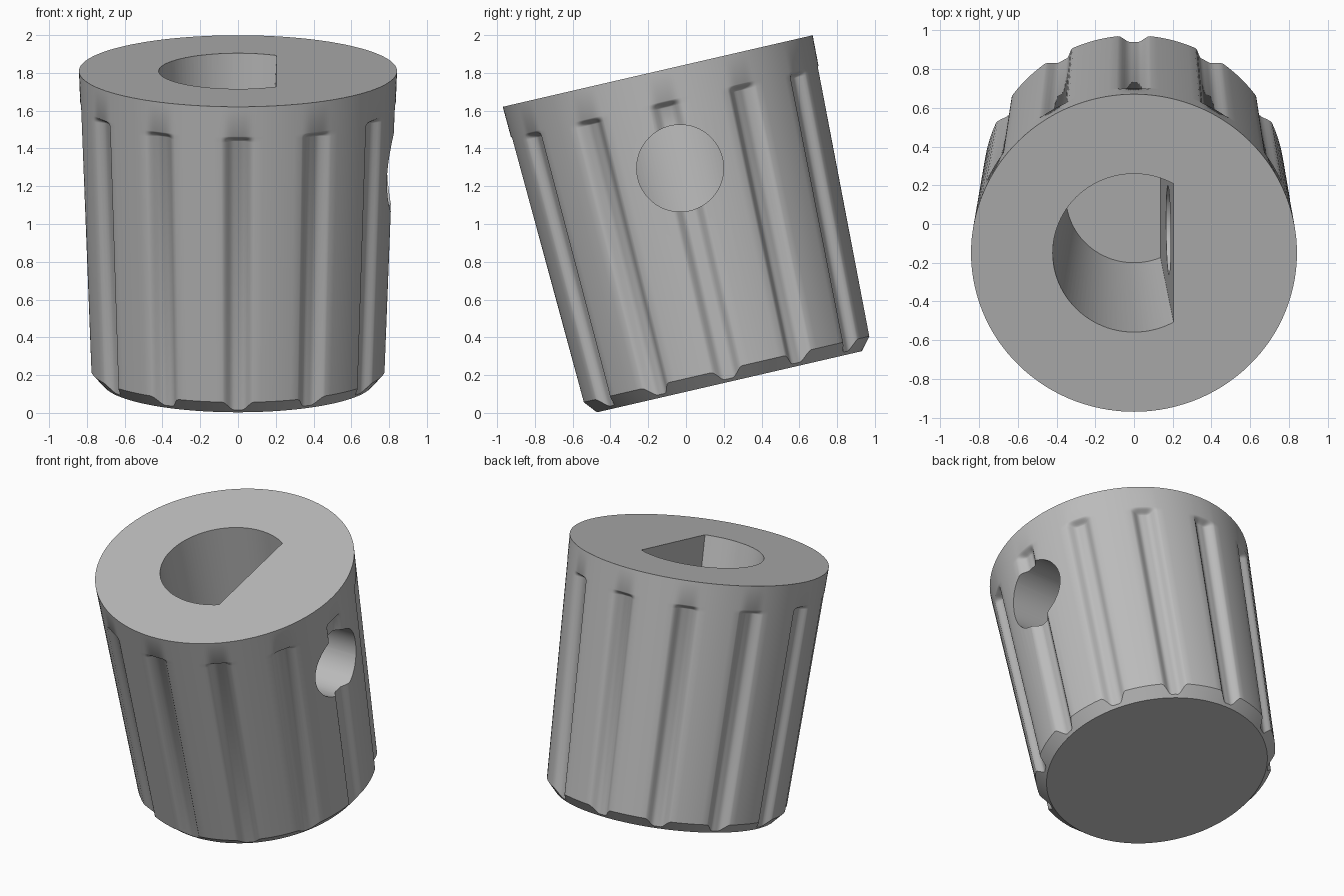
import bpy, bmesh, math
from mathutils import Matrix

cube = bpy.data.objects.get("Cube")
if cube:
    bpy.data.objects.remove(cube, do_unlink=True)

HEIGHT, TOP_R, RIM_R, FOOT_R, CHAMFER = 1.688, 0.842, 0.78, 0.719, 0.068
FLUTES, FLUTE_HALF, FLUTE_DEPTH, FLUTE_TOP = 12, 6.2, 0.046, 1.525


def smooth(t):
    t = min(max(t, 0), 1)
    return t * t * (3 - 2 * t)


def body_radius(h):
    return RIM_R + (TOP_R - RIM_R) * (h - CHAMFER) / (HEIGHT - CHAMFER)


def groove(deg):
    # Rounded channel with a nearly flat floor
    return FLUTE_DEPTH * smooth((1 - abs(deg) / FLUTE_HALF) / 0.72)


def loft(name, rings):
    bm = bmesh.new()
    loops = [[bm.verts.new(p) for p in ring] for ring in rings]
    n = len(loops[0])
    for low, high in zip(loops, loops[1:]):
        for i in range(n):
            j = (i + 1) % n
            bm.faces.new((low[i], low[j], high[j], high[i]))
    bm.faces.new(loops[0][::-1])
    bm.faces.new(loops[-1])
    bmesh.ops.recalc_face_normals(bm, faces=bm.faces)
    mesh = bpy.data.meshes.new(name)
    bm.to_mesh(mesh)
    bm.free()
    obj = bpy.data.objects.new(name, mesh)
    bpy.context.collection.objects.link(obj)
    return obj


def polar(r, deg, h):
    a = math.radians(deg)
    return (r * math.cos(a), r * math.sin(a), h)


# Fluted, tapered body with a chamfered foot
offsets = [FLUTE_HALF * i / 7 for i in range(-7, 8)] + [9, 12, 15, 18, 21]
spokes = [(k * 360 / FLUTES + o, groove(o)) for k in range(FLUTES) for o in offsets]
slope = CHAMFER / (RIM_R - FOOT_R)
rings = [[polar(FOOT_R, a, 0) for a, g in spokes]]
rings.append([polar(RIM_R - g, a, CHAMFER - g * slope) for a, g in spokes])
for step in range(7):
    h = FLUTE_TOP - 0.036 * (1 - step / 6)
    fade = 1 - smooth(step / 6)
    rings.append([polar(body_radius(h) - g * fade, a, h) for a, g in spokes])
rings.append([polar(TOP_R, a, HEIGHT) for a, g in spokes])
knob = loft("knob_body", rings)


# D-shaped tapered shaft bore
def d_ring(h):
    t = (HEIGHT - h) * 0.0523
    r, flat = 0.42 - t, 0.205 - t
    start = math.degrees(math.acos(flat / r))
    return [polar(r, start + (360 - 2 * start) * i / 64, h) for i in range(65)]


bore = loft("shaft_bore_cutter", [d_ring(0.388), d_ring(HEIGHT + 0.1)])

# Round side hole reaching the bore
side = loft("side_hole_cutter", [
    [(x, 0.23 * math.cos(i * math.tau / 64), 1.16 + 0.23 * math.sin(i * math.tau / 64))
     for i in range(64)] for x in (0.0, 1.1)])

bpy.ops.object.select_all(action='DESELECT')
bpy.context.view_layer.objects.active = knob
knob.select_set(True)
for cutter in (bore, side):
    cutter.hide_render = True
    mod = knob.modifiers.new(cutter.name, 'BOOLEAN')
    mod.operation = 'DIFFERENCE'
    mod.solver = 'EXACT'
    mod.object = cutter
    bpy.ops.object.modifier_apply(modifier=mod.name)
    bpy.data.objects.remove(cutter, do_unlink=True)

# Lean the finished part backwards off its foot
knob.data.transform(Matrix.Translation((0, 0.23, 0.165)) @ Matrix.Rotation(math.radians(13), 4, 'X'))
bpy.ops.object.shade_smooth_by_angle(angle=math.radians(32))

# Single plain grey
grey = bpy.data.materials.new("plain_grey")
grey.use_nodes = True
colour = (0.5, 0.5, 0.5, 1)
grey.diffuse_color = colour
grey.node_tree.nodes["Principled BSDF"].inputs["Base Color"].default_value = colour
knob.data.materials.clear()
knob.data.materials.append(grey)
